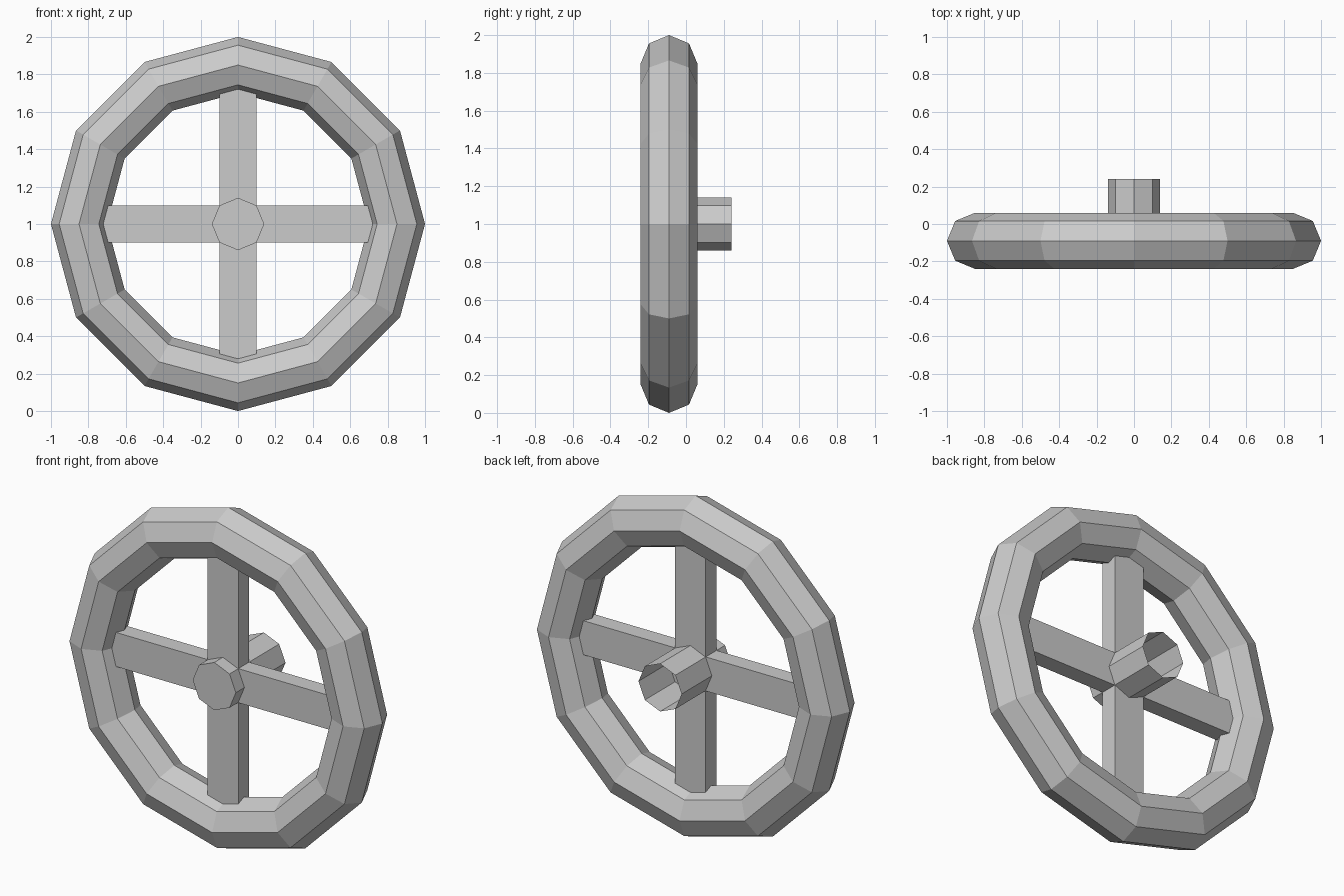
import bpy, bmesh, math
from mathutils import Matrix, Vector

cube = bpy.data.objects.get("Cube")
if cube:
    bpy.data.objects.remove(cube, do_unlink=True)

grey = bpy.data.materials.new("plain_grey")
grey.use_nodes = True
colour = (0.6, 0.6, 0.6, 1)
grey.diffuse_color = colour
grey.node_tree.nodes["Principled BSDF"].inputs["Base Color"].default_value = colour

RIM_Y = -0.09          # middle plane of rim and spokes
RIM_R, TUBE_R = 0.85, 0.15


def add_object(name, bm):
    bmesh.ops.recalc_face_normals(bm, faces=bm.faces)
    mesh = bpy.data.meshes.new(name)
    bm.to_mesh(mesh)
    bm.free()
    mesh.materials.append(grey)
    obj = bpy.data.objects.new(name, mesh)
    bpy.context.collection.objects.link(obj)
    return obj


# Rim: octagonal tube swept round a twelve-sided ring
bm = bmesh.new()
rings = []
for i in range(12):
    a = math.tau * i / 12
    ring = []
    for j in range(8):
        b = math.tau * j / 8
        r = RIM_R + TUBE_R * math.cos(b)
        y = RIM_Y + TUBE_R * math.sin(b)
        ring.append(bm.verts.new((r * math.cos(a), y, 1 + r * math.sin(a))))
    rings.append(ring)
for i in range(12):
    p, q = rings[i], rings[(i + 1) % 12]
    for j in range(8):
        k = (j + 1) % 8
        bm.faces.new((p[j], p[k], q[k], q[j]))
add_object("rim", bm)

# Crossed spokes, ends buried in the rim
for name, size in (("horizontal_spoke", (1.5, 0.1, 0.2)),
                   ("vertical_spoke", (0.2, 0.1, 1.5))):
    bm = bmesh.new()
    bmesh.ops.create_cube(bm, size=1)
    bmesh.ops.scale(bm, vec=size, verts=bm.verts)
    bmesh.ops.translate(bm, vec=(0, RIM_Y, 1), verts=bm.verts)
    add_object(name, bm)

# Hub: octagonal sleeve, closed at the front and open at the back
bm = bmesh.new()
front, back = -0.22, 0.24
bmesh.ops.create_circle(bm, cap_ends=True, segments=8, radius=0.14,
                        matrix=Matrix.Translation((0, front, 1)) @ Matrix.Rotation(math.pi / 2, 4, "X"))
sides = bmesh.ops.extrude_edge_only(bm, edges=bm.edges[:])["geom"]
moved = [v for v in sides if isinstance(v, bmesh.types.BMVert)]
bmesh.ops.translate(bm, vec=Vector((0, back - front, 0)), verts=moved)
add_object("hub", bm)
